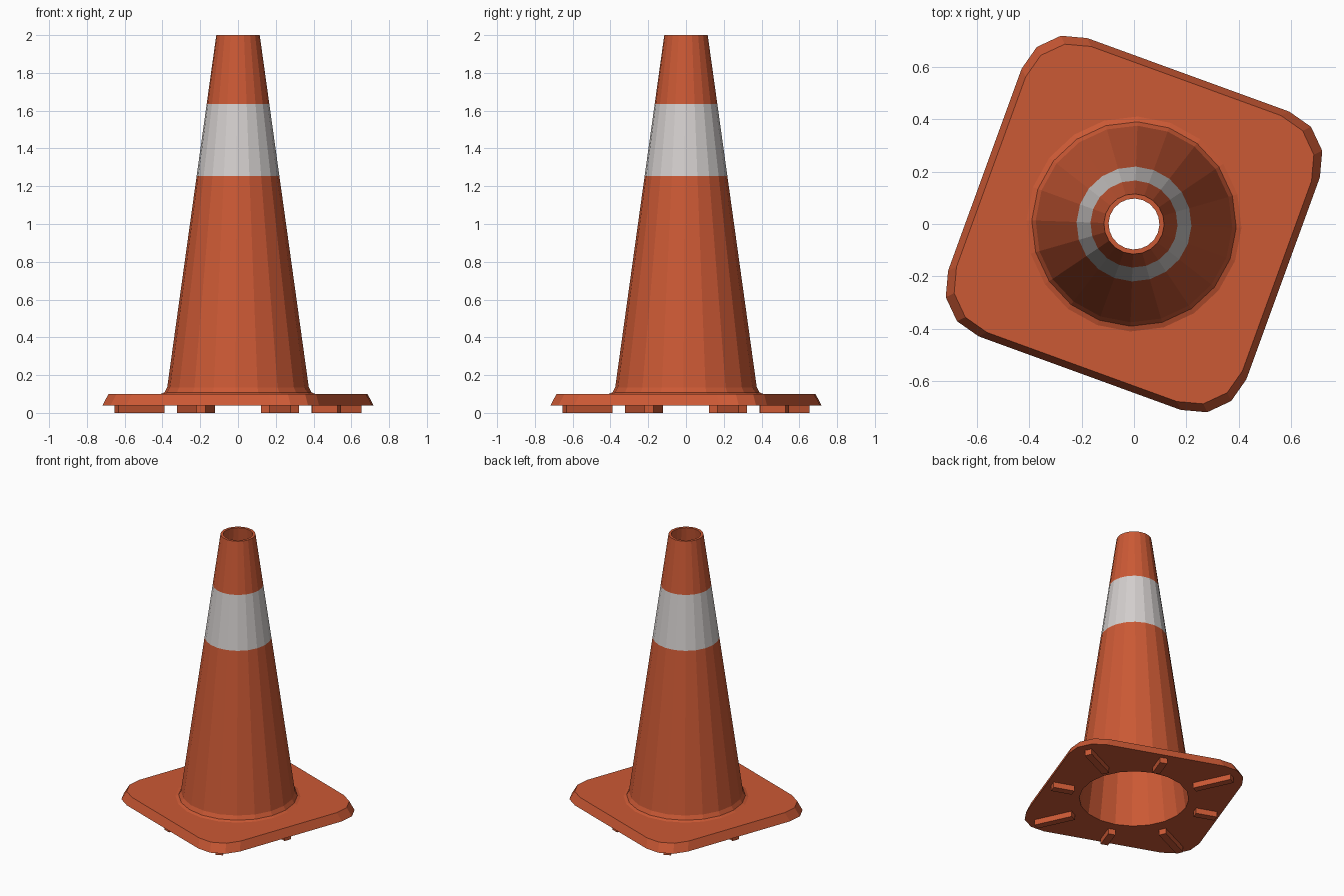
import bpy, bmesh
from math import sin, cos, pi, radians

if "Cube" in bpy.data.objects:
    bpy.data.objects.remove(bpy.data.objects["Cube"], do_unlink=True)

TURN = radians(-20)   # whole cone is turned about z
SIDES = 20


def make_material(name, rgb):
    m = bpy.data.materials.new(name)
    m.use_nodes = True
    m.diffuse_color = (*rgb, 1)
    m.node_tree.nodes["Principled BSDF"].inputs["Base Color"].default_value = (*rgb, 1)
    return m


orange = make_material("orange rubber", (0.60, 0.10, 0.035))
white = make_material("reflective white", (0.65, 0.62, 0.61))


def finish(name, bm, *mats):
    mesh = bpy.data.meshes.new(name)
    bm.to_mesh(mesh)
    bm.free()
    obj = bpy.data.objects.new(name, mesh)
    obj.rotation_euler.z = TURN
    for m in mats:
        mesh.materials.append(m)
    bpy.context.collection.objects.link(obj)
    return obj


def ring(bm, r, z):
    return [bm.verts.new((r * cos(2 * pi * i / SIDES), r * sin(2 * pi * i / SIDES), z))
            for i in range(SIDES)]


def skin(bm, a, b, mat=0):
    n = len(a)
    for i in range(n):
        j = (i + 1) % n
        bm.faces.new((a[i], a[j], b[j], b[i])).material_index = mat


# Hollow cone: flared foot, band, rim, then the inner wall
profile = [(0.41, 0.10), (0.39, 0.108), (0.375, 0.135), (0.219, 1.255),
           (0.166, 1.635), (0.115, 2.0), (0.097, 2.0), (0.36, 0.04)]
bm = bmesh.new()
rings = [ring(bm, r, z) for r, z in profile]
for k in range(len(rings) - 1):
    skin(bm, rings[k], rings[k + 1], 1 if profile[k][1] == 1.255 else 0)
finish("cone_body", bm, orange, white)


# Square base with rounded corners and a round opening
def outline(bm, half, z, radius=0.195):
    c = half - radius
    verts = []
    for q in range(4):
        cx, cy = [(c, c), (-c, c), (-c, -c), (c, -c)][q]
        for s in range(4):
            a = (q + s / 3) * pi / 2
            verts.append(bm.verts.new((cx + radius * cos(a), cy + radius * sin(a), z)))
    return verts


def loop_edges(bm, verts):
    out = []
    for a, b in zip(verts, verts[1:] + verts[:1]):
        out.append(bm.edges.get((a, b)) or bm.edges.new((a, b)))
    return out


bm = bmesh.new()
low, high = outline(bm, 0.605, 0.04), outline(bm, 0.58, 0.10)
skin(bm, low, high)
for rim, r, z, up in ((low, 0.36, 0.04, -1), (high, 0.41, 0.10, 1)):
    hole = ring(bm, r, z)
    bmesh.ops.triangle_fill(bm, use_beauty=True, normal=(0, 0, up),
                            edges=loop_edges(bm, rim) + loop_edges(bm, hole))
for f in bm.faces:
    f.normal_update()
    flat = abs(f.normal.z) > 0.9
    if flat and f.normal.z * (f.calc_center_median().z - 0.07) < 0:
        f.normal_flip()
finish("base_plate", bm, orange)


# Radial feet: long ones to the corners, short ones to the sides
for i in range(8):
    start, end = (0.44, 0.71) if i % 2 else (0.425, 0.57)
    bm = bmesh.new()
    bmesh.ops.create_cube(bm, size=1)
    for v in bm.verts:
        v.co.x = start if v.co.x < 0 else end
        v.co.y *= 0.05
        v.co.z = 0 if v.co.z < 0 else 0.045
    foot = finish("corner_foot" if i % 2 else "side_foot", bm, orange)
    foot.rotation_euler.z = TURN + i * pi / 4
